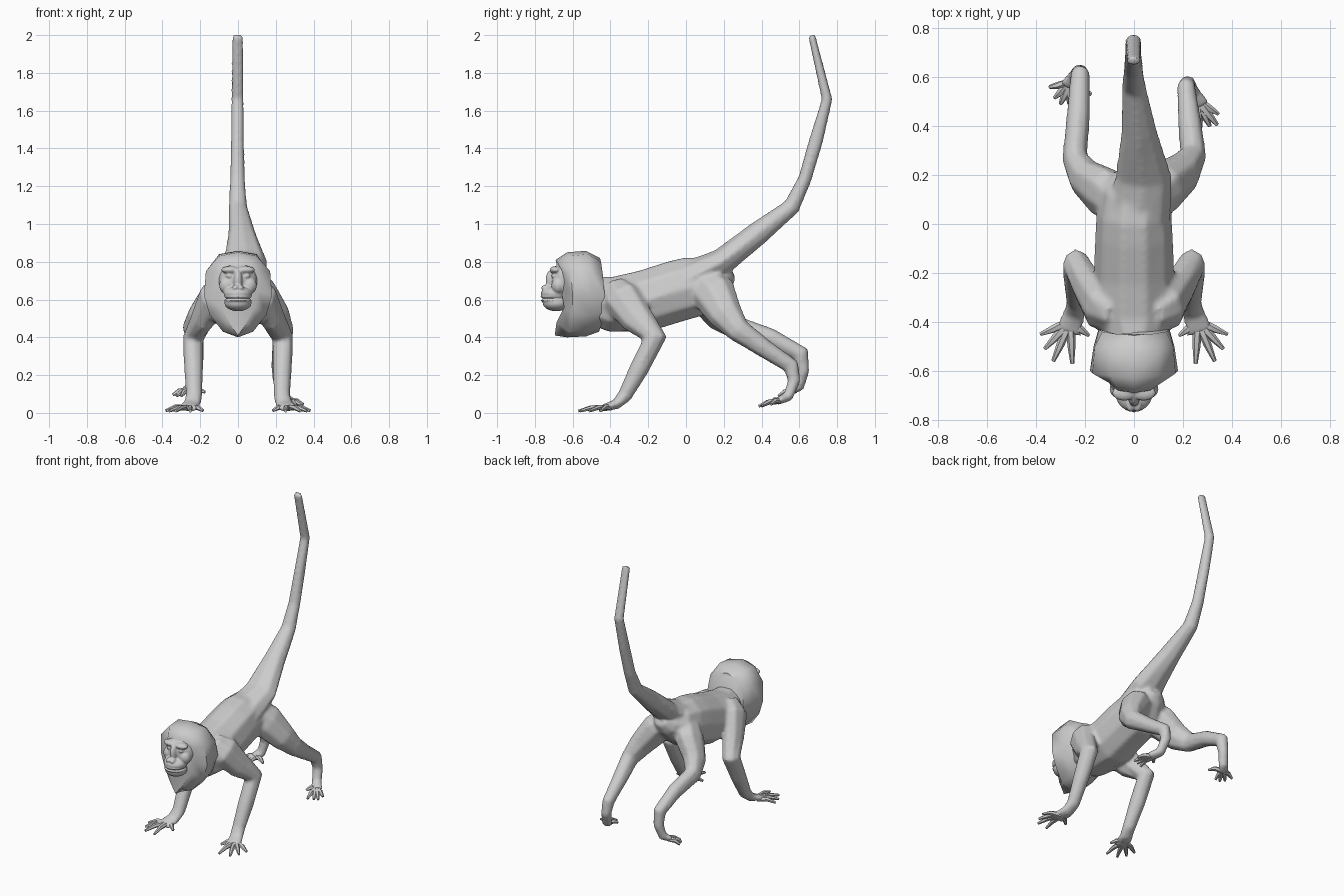
import bpy, bmesh, math
from mathutils import Vector, Matrix


def finish(bm, name, angle=50, voxel=0, relax=0):
    """Make the object; voxel > 0 fuses overlapping pieces into one skin."""
    bmesh.ops.recalc_face_normals(bm, faces=bm.faces)
    me = bpy.data.meshes.new(name)
    bm.to_mesh(me)
    bm.free()
    ob = bpy.data.objects.new(name, me)
    bpy.context.collection.objects.link(ob)
    bpy.ops.object.select_all(action='DESELECT')
    ob.select_set(True)
    bpy.context.view_layer.objects.active = ob
    if voxel:
        m = ob.modifiers.new("fuse", 'REMESH')
        m.mode, m.voxel_size = 'VOXEL', voxel
        bpy.ops.object.modifier_apply(modifier=m.name)
        m = ob.modifiers.new("relax", 'SMOOTH')
        m.factor, m.iterations = 0.5, relax
        bpy.ops.object.modifier_apply(modifier=m.name)
    bpy.ops.object.shade_smooth_by_angle(angle=math.radians(angle))
    return ob


def loft(bm, rings):
    vs = [[bm.verts.new(p) for p in r] for r in rings]
    n = len(vs[0])
    new = []
    for a, b in zip(vs, vs[1:]):
        for i in range(n):
            j = (i + 1) % n
            new.append(bm.faces.new((a[i], a[j], b[j], b[i])))
    new += [bm.faces.new(vs[0][::-1]), bm.faces.new(vs[-1])]
    bmesh.ops.recalc_face_normals(bm, faces=new)


def tube(bm, stations, n=8, s=1):
    """stations: (x, y, z, sideways radius, upright radius)"""
    pts = [Vector((s * p[0], p[1], p[2])) for p in stations]
    rings = []
    for i, p in enumerate(pts):
        a, b = pts[max(i - 1, 0)], pts[min(i + 1, len(pts) - 1)]
        t = ((p - a).normalized() + (b - p).normalized()).normalized()
        side = (Vector((1, 0, 0)) - t * t.x).normalized()
        up = t.cross(side)
        rx, ry = stations[i][3:5]
        rings.append([p + side * rx * math.cos(k * math.tau / n)
                      + up * ry * math.sin(k * math.tau / n) for k in range(n)])
    loft(bm, rings)


def digits(name, palm, tips, s=1):
    bm = bmesh.new()
    palm = Vector(palm)
    for tip in tips:
        tip = Vector(tip)
        a, m = palm.lerp(tip, 0.1), palm.lerp(tip, 0.6) + Vector((0, 0, 0.01))
        tube(bm, [(*a, .02, .018), (*m, .016, .014), (*tip, .008, .008)], 6, s)
    finish(bm, name)


def blob(bm, c, r, seg=16):
    for s in ((1, -1) if c[0] else (1,)):
        m = Matrix.Translation((c[0] * s, c[1], c[2])) @ Matrix.Diagonal((*r, 1))
        bmesh.ops.create_uvsphere(bm, u_segments=seg, v_segments=seg // 2 + 2,
                                  radius=1, matrix=m)


body = bmesh.new()

# Torso
tube(body, [(0, -.50, .60, .11, .13), (0, -.40, .575, .165, .152),
            (0, -.22, .592, .165, .17), (0, -.05, .645, .16, .17),
            (0, .04, .668, .155, .168), (.01, .13, .70, .145, .135),
            (.025, .20, .725, .10, .085), (.03, .24, .75, .05, .045)], 10)

# Tail: broad leaning root tapering to a raised tip
tube(body, [(.01, .00, .70, .14, .10), (.04, .19, .80, .118, .072),
            (.02, .38, .95, .074, .064), (0, .56, 1.092, .05, .047),
            (-.003, .63, 1.24, .041, .037), (-.003, .688, 1.44, .036, .039),
            (-.002, .747, 1.66, .034, .03), (-.002, .665, 2.0, .032, .02)])

# Front limbs with hands
for s, side in ((1, "right"), (-1, "left")):
    tube(body, [(.07, -.37, .66, .07, .07), (.135, -.34, .61, .08, .108),
                (.185, -.26, .50, .067, .09), (.237, -.165, .395, .057, .066),
                (.235, -.25, .23, .052, .053), (.232, -.325, .09, .045, .04),
                (.245, -.37, .045, .048, .028), (.27, -.445, .024, .058, .018)], 8, s)
    digits("fingers_" + side, (.26, -.40, .03),
           [(.185, -.455, .012), (.252, -.57, .01), (.33, -.56, .01),
            (.365, -.51, .01), (.382, -.45, .012)], s)

# Hind limbs, each in its own stride
hind = {
    "right": ([(.05, .08, .71, .08, .09), (.12, .15, .63, .095, .12),
               (.20, .21, .52, .077, .094), (.242, .28, .435, .055, .066),
               (.227, .42, .338, .049, .051), (.213, .557, .247, .039, .046),
               (.218, .573, .17, .035, .035), (.235, .54, .085, .035, .029),
               (.275, .48, .06, .04, .02)],
              (.26, .50, .065),
              [(.215, .45, .055), (.27, .385, .035), (.31, .40, .035),
               (.34, .405, .04), (.345, .45, .045)]),
    "left": ([(-.05, .07, .70, .08, .09), (-.12, .13, .61, .09, .115),
              (-.20, .19, .51, .072, .09), (-.242, .27, .45, .053, .064),
              (-.227, .45, .395, .049, .053), (-.22, .607, .312, .041, .049),
              (-.222, .62, .22, .035, .035), (-.24, .60, .14, .035, .029),
              (-.275, .56, .115, .04, .02)],
             (-.26, .575, .12),
             [(-.175, .53, .11), (-.265, .49, .09), (-.30, .49, .09),
              (-.325, .515, .09), (-.345, .56, .095)]),
}
for side, (leg, palm, tips) in hind.items():
    tube(body, leg)
    digits("toes_" + side, palm, tips)
finish(body, "body", 50, 0.0115, 6)

# Hooded mane with pointed beard: half outlines from the face rim backwards
half = [
    [(0, -.69, .81), (.065, -.68, .795), (.10, -.65, .74), (.105, -.635, .65),
     (.09, -.645, .56), (.05, -.685, .48), (0, -.695, .41)],
    [(0, -.63, .85), (.10, -.62, .83), (.17, -.61, .75), (.18, -.60, .62),
     (.15, -.60, .52), (.08, -.62, .43), (0, -.63, .40)],
    [(0, -.53, .858), (.10, -.52, .84), (.16, -.50, .75), (.165, -.50, .62),
     (.14, -.50, .52), (.08, -.51, .44), (0, -.53, .405)],
    [(0, -.455, .82), (.07, -.45, .80), (.13, -.44, .73), (.145, -.43, .62),
     (.12, -.44, .53), (.07, -.45, .46), (0, -.46, .43)],
]
bm = bmesh.new()
loft(bm, [h + [(-x, y, z) for x, y, z in reversed(h[1:-1])] for h in half])
finish(bm, "mane", 60)

# Face: forehead, brows, cheeks, muzzle, jaw, nose, fused together
bm = bmesh.new()
blob(bm, (0, -.63, .70), (.104, .084, .108), 24)
blob(bm, (.04, -.69, .757), (.05, .032, .02))
blob(bm, (.058, -.675, .675), (.042, .038, .045))
blob(bm, (0, -.692, .632), (.076, .076, .042), 24)
blob(bm, (0, -.687, .582), (.072, .072, .044), 24)
blob(bm, (0, -.71, .70), (.024, .034, .06))
blob(bm, (.014, -.742, .662), (.018, .026, .016), 12)
blob(bm, (.045, -.695, .725), (.021, .018, .015), 12)
for z in (.614, .596):
    blob(bm, (0, -.695, z), (.073, .076, .011), 24)
finish(bm, "face", 60, 0.005, 5)
